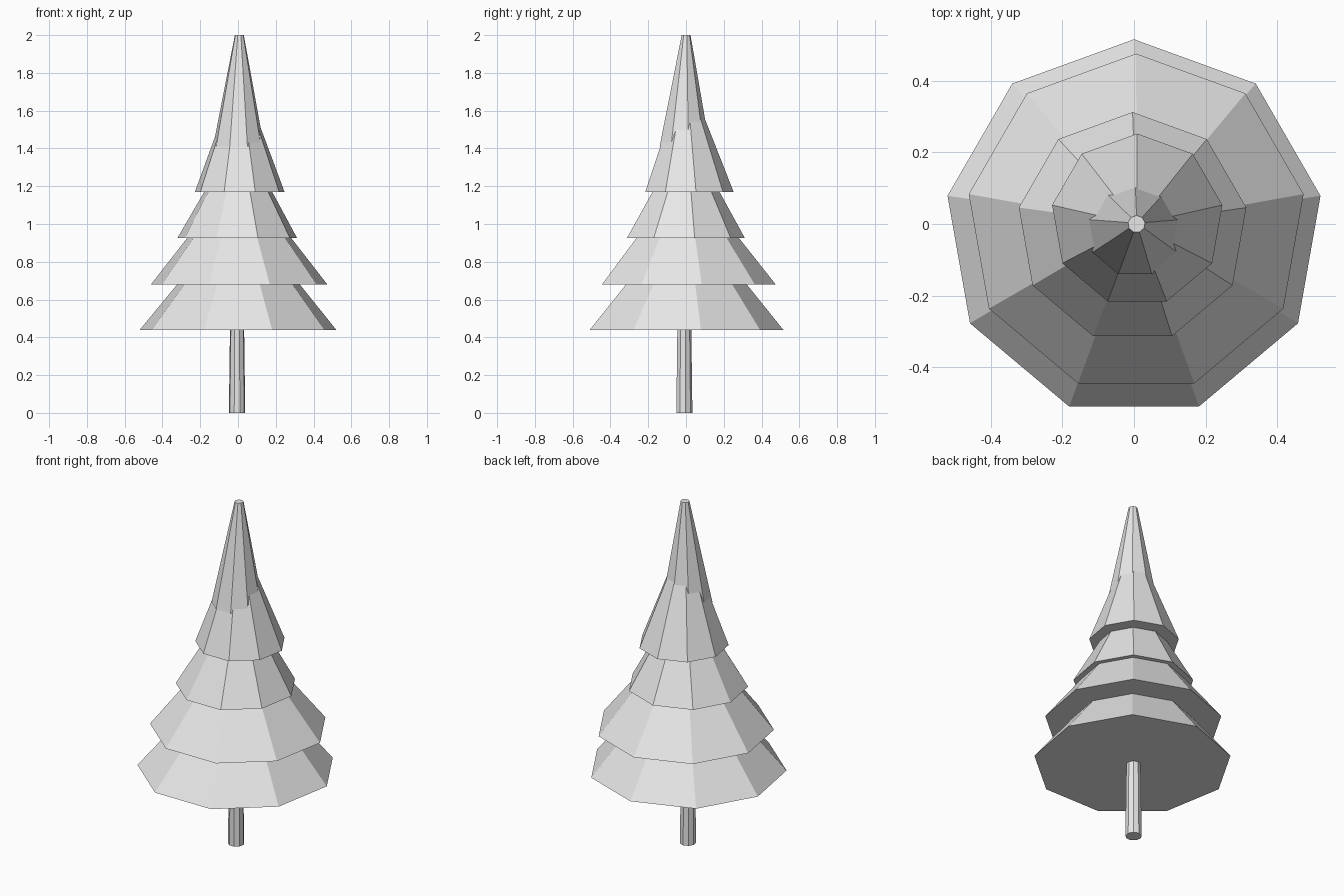
import bpy, bmesh, math
from mathutils import Matrix, Vector

cube = bpy.data.objects.get("Cube")
if cube:
    bpy.data.objects.remove(cube, do_unlink=True)

SIDES = 9

grey = bpy.data.materials.new("light grey")
grey.use_nodes = True
colour = (0.8, 0.8, 0.8, 1)
grey.diffuse_color = colour
grey.node_tree.nodes["Principled BSDF"].inputs["Base Color"].default_value = colour


def frustum(name, bottom, top, r_bottom, r_top):
    """Closed flat-shaded tapered prism between two centres, one corner to the back."""
    bm = bmesh.new()
    rings = []
    for centre, radius in ((bottom, r_bottom), (top, r_top)):
        ring = []
        for i in range(SIDES):
            a = math.pi / 2 + math.tau * i / SIDES
            offset = Vector((math.cos(a), math.sin(a), 0)) * radius
            ring.append(bm.verts.new(Vector(centre) + offset))
        rings.append(ring)
    low, high = rings
    bm.faces.new(reversed(low))
    bm.faces.new(high)
    for i in range(SIDES):
        j = (i + 1) % SIDES
        bm.faces.new((low[i], low[j], high[j], high[i]))
    mesh = bpy.data.meshes.new(name)
    bm.to_mesh(mesh)
    bm.free()
    mesh.materials.append(grey)
    obj = bpy.data.objects.new(name, mesh)
    bpy.context.collection.objects.link(obj)
    return obj


# Trunk, running up into the lowest branches
frustum("trunk", (-0.005, -0.01, 0), (-0.005, -0.01, 0.6), 0.044, 0.036)

# Branch tiers from the ground up: x, y, base height, top height, base radius
tiers = [
    ("lowest_branches", 0, -0.013, 0.44, 1.05, 0.528),
    ("lower_branches", 0.006, 0.001, 0.68, 1.25, 0.474),
    ("middle_branches", -0.004, -0.01, 0.925, 1.45, 0.322),
    ("upper_branches", 0.009, 0.011, 1.17, 1.75, 0.241),
    ("treetop", 0.003, -0.011, 1.41, 2, 0.137),
]
for name, x, y, base, top, radius in tiers:
    frustum(name, (x, y, base), (0.007, 0, top), radius, 0.024)
